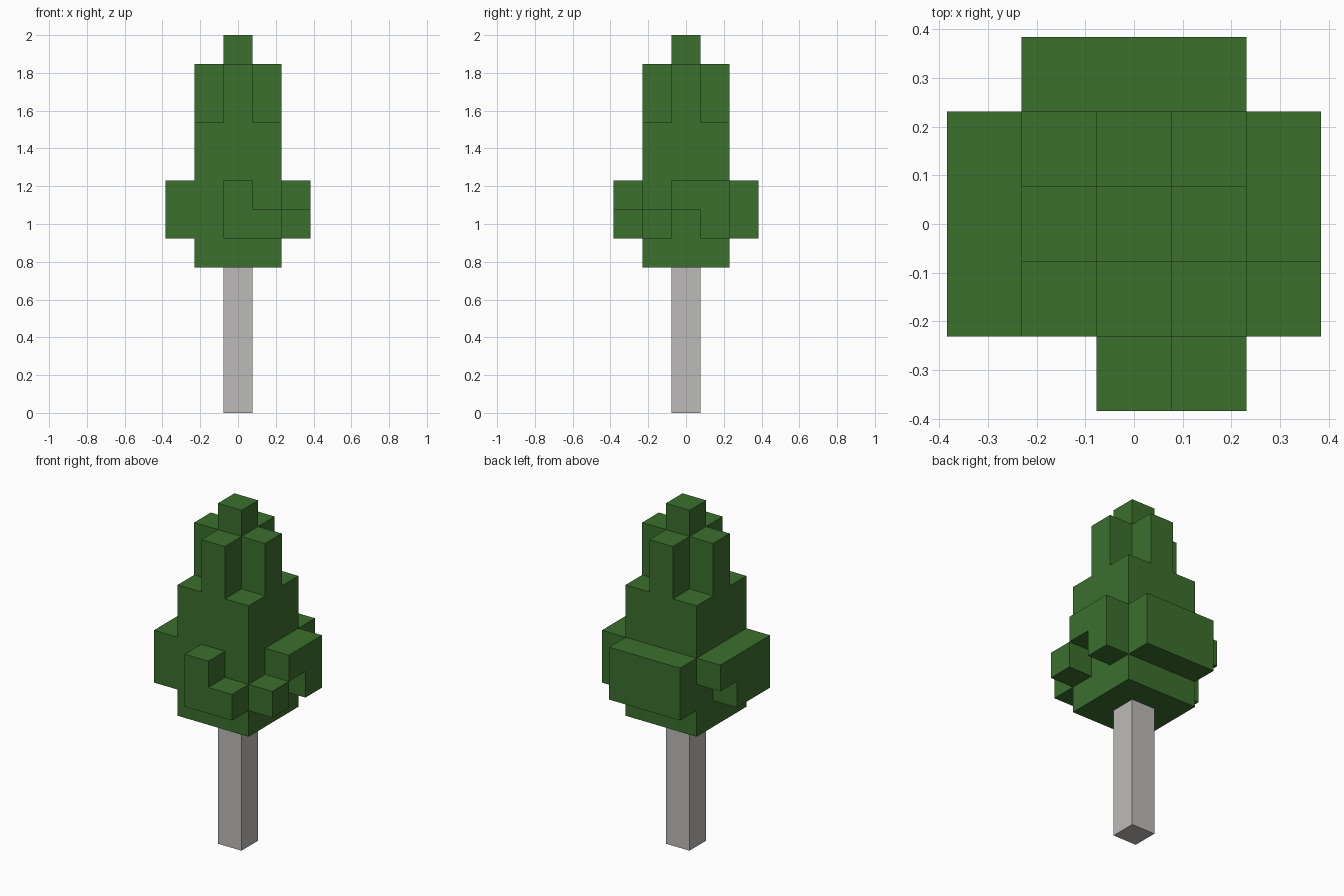
import bpy
import bmesh
from itertools import product
from mathutils import Vector

cube = bpy.data.objects.get("Cube")
if cube:
    bpy.data.objects.remove(cube, do_unlink=True)

U = 2 / 13  # one block; the tree is 13 blocks tall


def material(name, rgb):
    mat = bpy.data.materials.new(name)
    mat.use_nodes = True
    mat.diffuse_color = (*rgb, 1)
    mat.node_tree.nodes["Principled BSDF"].inputs["Base Color"].default_value = (*rgb, 1)
    return mat


def blocks(xs, ys, zs):
    """All block cells in the inclusive ranges."""
    return set(product(*(range(a, b + 1) for a, b in (xs, ys, zs))))


def build(name, cells, mat):
    """Outer shell of a set of blocks, with flat areas merged."""
    bm = bmesh.new()
    for cell in cells:
        for axis, sign in product(range(3), (-1, 1)):
            n = Vector((0, 0, 0))
            n[axis] = sign
            if tuple(int(c + d) for c, d in zip(cell, n)) in cells:
                continue
            # Two in-plane directions, ordered so the face points outward
            a = Vector((0, 0, 0))
            a[(axis + 1) % 3] = 1
            b = n.cross(a)
            mid = Vector(cell) + Vector((0, 0, 0.5)) + n / 2
            corners = (-a - b, a - b, a + b, b - a)
            bm.faces.new([bm.verts.new((mid + c / 2) * U) for c in corners])
    bmesh.ops.remove_doubles(bm, verts=bm.verts[:], dist=U / 100)
    bmesh.ops.dissolve_limit(bm, angle_limit=0.01, verts=bm.verts[:], edges=bm.edges[:])
    mesh = bpy.data.meshes.new(name)
    bm.to_mesh(mesh)
    bm.free()
    mesh.materials.append(mat)
    obj = bpy.data.objects.new(name, mesh)
    bpy.context.collection.objects.link(obj)
    return obj


leaf = material("leaf green", (0.045, 0.162, 0.027))
bark = material("pale grey bark", (0.51, 0.497, 0.479))

MID, WIDE = (0, 0), (-1, 1)

# Trunk
build("trunk", blocks(MID, MID, (0, 4)), bark)

# Main crown, cross-shaped upper tier and tip
foliage = blocks(WIDE, WIDE, (5, 9))
foliage |= blocks(WIDE, MID, (10, 11)) | blocks(MID, WIDE, (10, 11))
foliage |= blocks(MID, MID, (12, 12))

# Back clump
foliage |= blocks(WIDE, (2, 2), (6, 7))
# Front clump: L shape
foliage |= blocks(MID, (-2, -2), (6, 7)) | {(1, -2, 6)}
# Right clump: lower back corner missing
foliage |= blocks((-2, -2), WIDE, (6, 7)) - {(-2, 1, 6)}
# Left clump: broken into a low front block and a hooked back part
foliage |= blocks((2, 2), (0, 1), (7, 7)) | {(2, 1, 6), (2, -1, 6)}

build("foliage", foliage, leaf)
